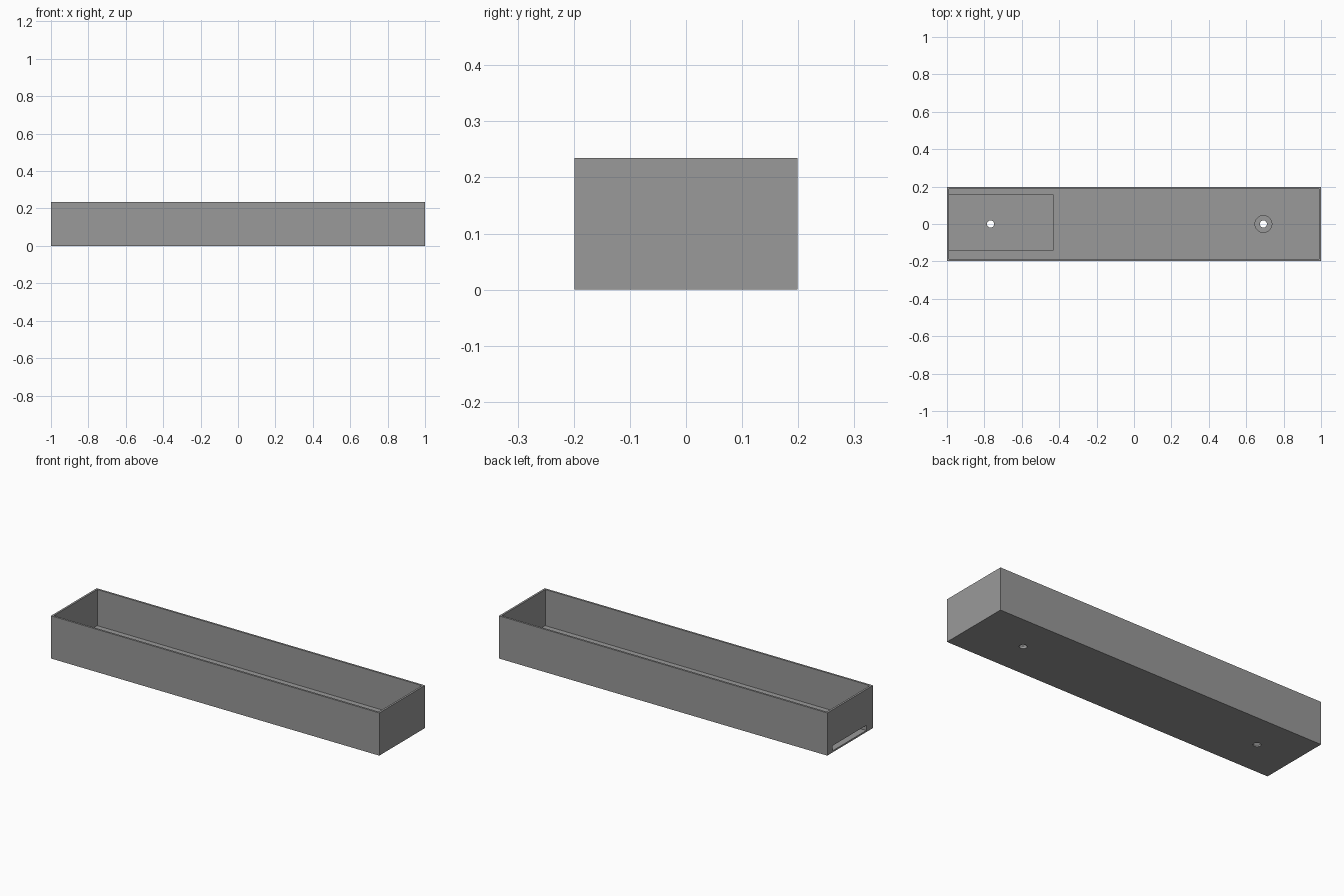
import bpy

if "Cube" in bpy.data.objects:
    bpy.data.objects.remove(bpy.data.objects["Cube"])

LENGTH, WIDTH, HEIGHT = 2.0, 0.398, 0.235
WALL, FLOOR, POCKET_Z = 0.011, 0.036, 0.009

grey = bpy.data.materials.new("mid grey")
grey.diffuse_color = (0.32, 0.32, 0.32, 1)
grey.use_nodes = True
grey.node_tree.nodes["Principled BSDF"].inputs["Base Color"].default_value = grey.diffuse_color


def box(name, x0, x1, y0, y1, z0, z1):
    """Axis-aligned box from its limits."""
    bpy.ops.mesh.primitive_cube_add(
        size=1, location=((x0 + x1) / 2, (y0 + y1) / 2, (z0 + z1) / 2))
    ob = bpy.context.object
    ob.name = name
    ob.scale = (x1 - x0, y1 - y0, z1 - z0)
    bpy.ops.object.transform_apply(location=True, rotation=True, scale=True)
    return ob


def drill(name, x, radius, z0, z1):
    """Vertical cylinder on the centre line."""
    bpy.ops.mesh.primitive_cylinder_add(
        vertices=32, radius=radius, depth=z1 - z0, location=(x, 0, (z0 + z1) / 2))
    ob = bpy.context.object
    ob.name = name
    return ob


# Outer block of the tray
hx, hy = LENGTH / 2, WIDTH / 2
tray = box("tray", -hx, hx, -hy, hy, 0, HEIGHT)
tray.data.materials.append(grey)

cutters = [
    # Open interior
    box("cavity_cutter", -hx + WALL, hx - WALL, -hy + WALL, hy - WALL, FLOOR, 0.4),
    # Floor pocket running out through a slot in the left wall
    box("pocket_cutter", -1.1, -0.43, -0.14, 0.155, POCKET_Z, FLOOR + 0.001),
    # Screw holes, the right one with a counterbore
    drill("left_hole_cutter", -0.767, 0.019, -0.05, 0.1),
    drill("right_hole_cutter", 0.692, 0.019, -0.05, 0.1),
    drill("counterbore_cutter", 0.692, 0.045, POCKET_Z + 0.006, 0.1),
]

# Cut each shape out of the tray, then discard the cutter
bpy.context.view_layer.objects.active = tray
for cutter in cutters:
    cutter.hide_render = True
    mod = tray.modifiers.new(cutter.name, 'BOOLEAN')
    mod.operation = 'DIFFERENCE'
    mod.solver = 'EXACT'
    mod.object = cutter
    bpy.ops.object.modifier_apply(modifier=mod.name)
    bpy.data.objects.remove(cutter, do_unlink=True)

# Crisp flat walls, smooth bores
bpy.ops.object.select_all(action='DESELECT')
tray.select_set(True)
bpy.ops.object.shade_smooth_by_angle()
